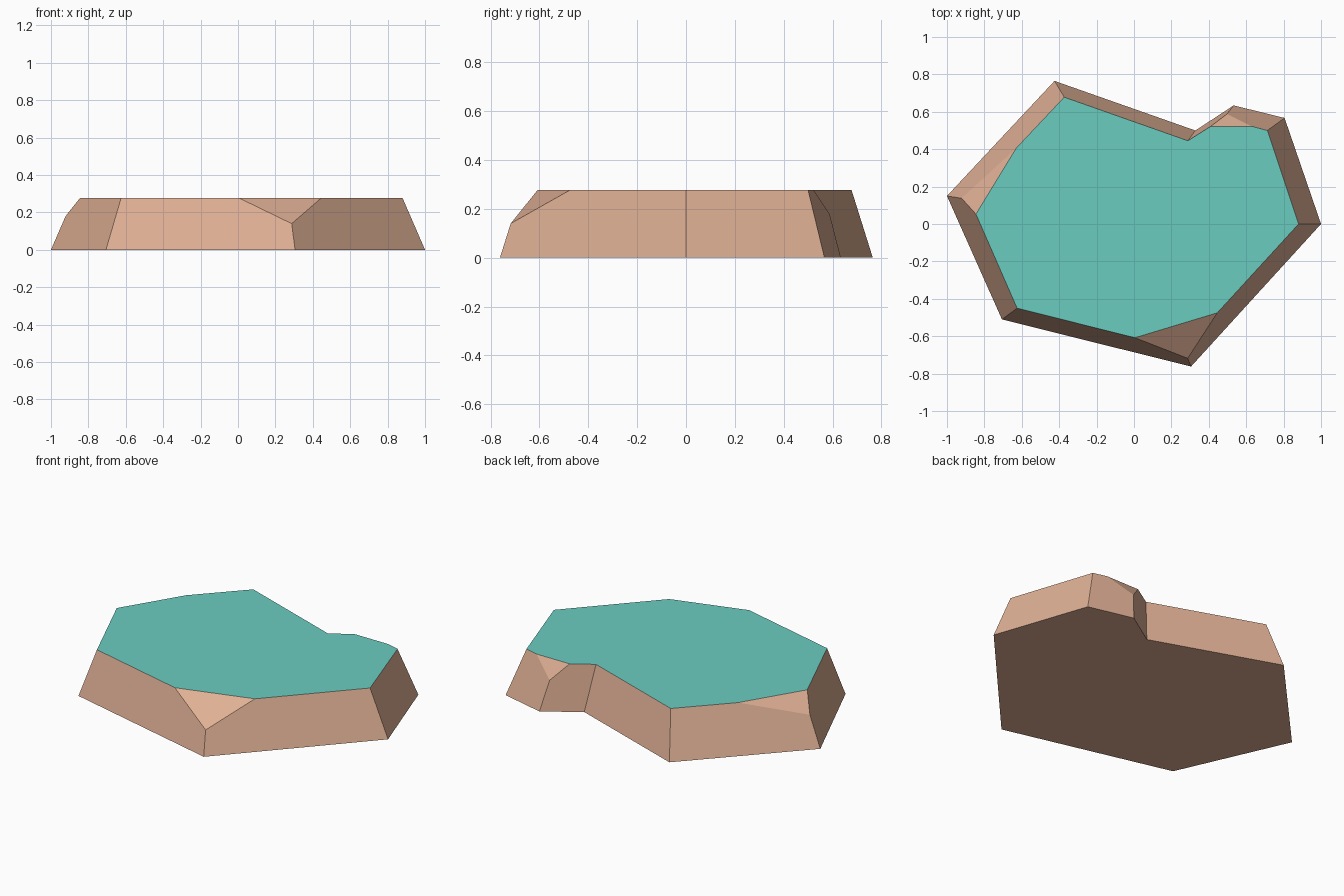
import bpy, bmesh

if "Cube" in bpy.data.objects:
    bpy.data.objects.remove(bpy.data.objects["Cube"])

HEIGHT = 0.277

# Corners counter-clockwise: ground point, top point(s), and for chipped corners
# the lower tip of the chip (x, y, z)
corners = [
    ((1.0, 0.0), [(0.88, 0.0)], None),
    ((0.805, 0.567), [(0.713, 0.50)], None),
    ((0.533, 0.634), [(0.63, 0.522), (0.41, 0.522)], (0.497, 0.588, 0.18)),
    ((0.328, 0.50), [(0.288, 0.445)], None),
    ((-0.425, 0.765), [(-0.373, 0.678)], None),
    ((-1.0, 0.15), [(-0.63, 0.405), (-0.845, 0.053)], (-0.922, 0.138, 0.18)),
    ((-0.706, -0.51), [(-0.625, -0.45)], None),
    ((0.305, -0.762), [(0.005, -0.608), (0.445, -0.475)], (0.287, -0.718, 0.14)),
]


def material(name, rgb):
    mat = bpy.data.materials.new(name)
    linear = [((c / 255 + 0.055) / 1.055) ** 2.4 for c in rgb]
    mat.diffuse_color = (*linear, 1.0)
    mat.use_nodes = True
    mat.node_tree.nodes["Principled BSDF"].inputs["Base Color"].default_value = mat.diffuse_color
    return mat


bm = bmesh.new()
ground, tops, chips = [], [], []
for base, top, chip in corners:
    ground.append(bm.verts.new((*base, 0)))
    tops.append([bm.verts.new((*p, HEIGHT)) for p in top])
    chips.append(bm.verts.new(chip) if chip else None)

# Sloped sides, running through the chip tips where a corner is cut
n = len(corners)
for i in range(n):
    j = (i + 1) % n
    loop = [ground[i], ground[j], chips[j], tops[j][0], tops[i][-1], chips[i]]
    bm.faces.new([v for v in loop if v])
    if chips[i]:
        bm.faces.new([chips[i], tops[i][1], tops[i][0]])

# Underside and flat water-coloured top
bm.faces.new(ground[::-1])
cap = bm.faces.new([v for t in tops for v in t])
cap.material_index = 1
bmesh.ops.recalc_face_normals(bm, faces=bm.faces[:])

mesh = bpy.data.meshes.new("flat_rock")
bm.to_mesh(mesh)
bm.free()
mesh.materials.append(material("tan_stone", (222, 175, 148)))
mesh.materials.append(material("teal_top", (106, 204, 192)))
rock = bpy.data.objects.new("flat_rock", mesh)
bpy.context.collection.objects.link(rock)
